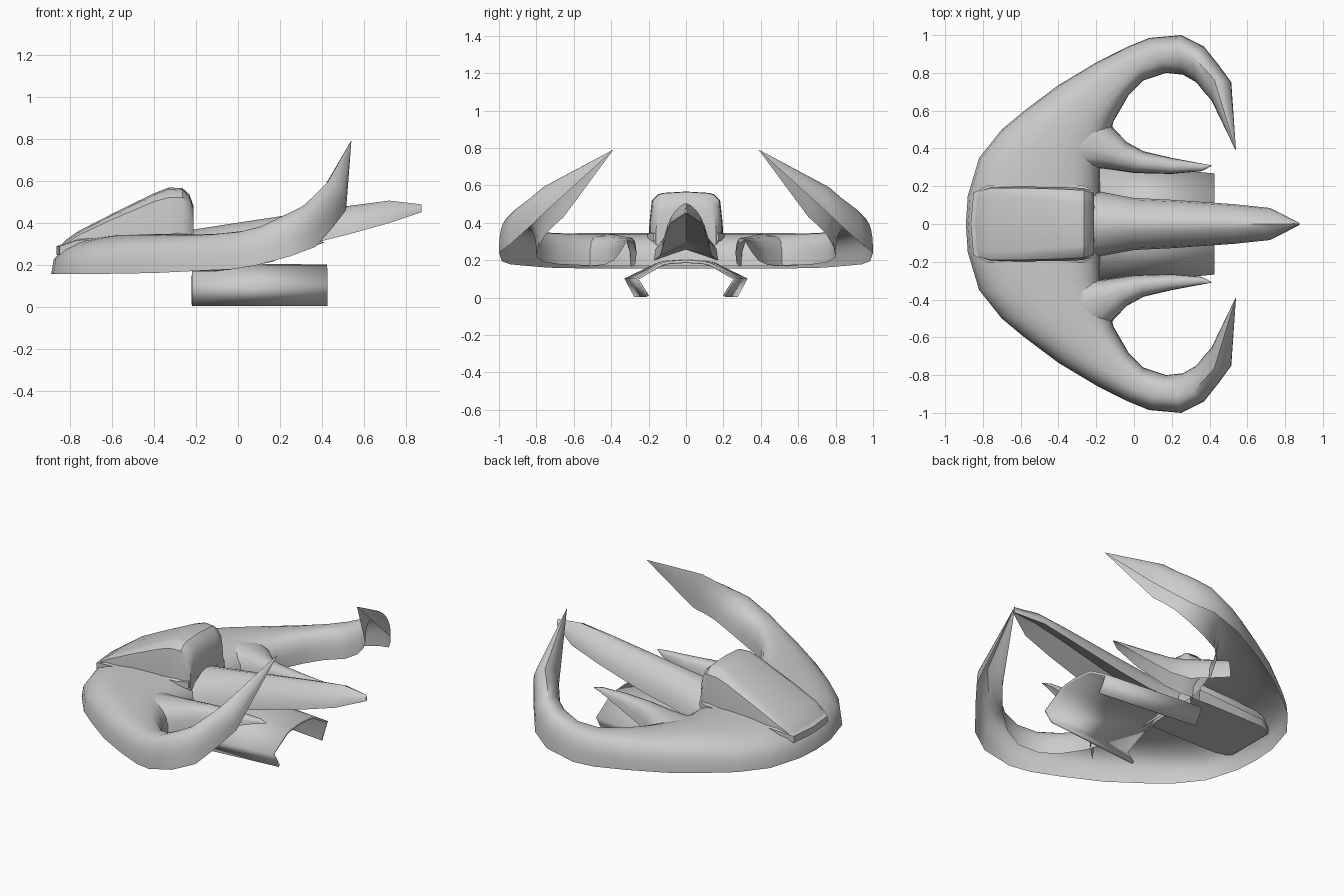
import bpy, bmesh, math
from mathutils import Vector as V


def loft(name, rings, closed=False, caps=False, mirror=False, thick=0, angle=40):
    """Skin a list of equal-length point rings."""
    bm = bmesh.new()
    vs = [[bm.verts.new(p) for p in r] for r in rings]
    n = len(rings[0])
    for a, b in zip(vs, vs[1:]):
        for i in range(n if closed else n - 1):
            j = (i + 1) % n
            bm.faces.new((a[i], a[j], b[j], b[i]))
    if caps:
        bm.faces.new(vs[0])
        bm.faces.new(vs[-1])
    bmesh.ops.remove_doubles(bm, verts=bm.verts, dist=0.0005)
    bmesh.ops.dissolve_degenerate(bm, edges=bm.edges, dist=0.0005)
    bmesh.ops.recalc_face_normals(bm, faces=bm.faces)
    me = bpy.data.meshes.new(name)
    bm.to_mesh(me)
    bm.free()
    ob = bpy.data.objects.new(name, me)
    bpy.context.collection.objects.link(ob)
    bpy.context.view_layer.objects.active = ob
    ob.select_set(True)
    bpy.ops.object.shade_smooth_by_angle(angle=math.radians(angle))
    ob.select_set(False)
    if mirror:
        m = ob.modifiers.new("mirror", "MIRROR")
        m.use_axis = (False, True, False)
        m.merge_threshold = 0.002
    if thick:
        s = ob.modifiers.new("thickness", "SOLIDIFY")
        s.thickness = thick
        s.offset = 0
    return ob


def arch(o, t, i, p=0.75, n=6):
    """Rounded arch from outer rim over the crown to the inner rim."""
    o, t, i = V(o), V(t), V(i)

    def pt(e, k):
        a = math.pi / 2 * k / n
        c, s = max(math.cos(a), 0) ** p, math.sin(a) ** p
        if k == n:
            c = 0
        return V((t.x + (e.x - t.x) * c, t.y + (e.y - t.y) * c,
                  e.z + (t.z - e.z) * s))
    return [pt(o, k) for k in range(n)] + [pt(i, k) for k in range(n, -1, -1)]


# Crescent hull sweeping back into raised horns (outer rim, crown, inner rim)
hull = [
    ((-.89, 0, .155), (-.42, 0, .345), (-.18, 0, .17)),
    ((-.88, .15, .155), (-.42, .12, .345), (-.18, .16, .17)),
    ((-.82, .35, .155), (-.42, .30, .345), (-.18, .29, .17)),
    ((-.70, .50, .155), (-.36, .44, .345), (-.15, .41, .17)),
    ((-.58, .60, .157), (-.30, .53, .345), (-.12, .49, .17)),
    ((-.40, .735, .160), (-.20, .64, .343), (-.11, .54, .172)),
    ((-.20, .855, .170), (-.08, .75, .348), (-.03, .68, .178)),
    ((-.03, .94, .178), (.02, .84, .36), (.05, .76, .190)),
    ((.08, .985, .195), (.12, .885, .385), (.17, .80, .215)),
    ((.25, 1.0, .240), (.23, .91, .44), (.26, .79, .27)),
    ((.37, .94, .285), (.31, .89, .48), (.33, .75, .34)),
    ((.45, .84, .375), (.375, .82, .54), (.37, .70, .39)),
    ((.515, .75, .460), (.425, .765, .59), (.41, .655, .43)),
    ((.54, .39, .788), (.539, .392, .79), (.538, .39, .788)),
]
loft("crescent_hull", [arch(*s) for s in hull], mirror=True, angle=50)

# Inner prongs beside the tail
prong = [
    ((-.20, .60, .17), (-.30, .42, .34), (-.24, .28, .17)),
    ((-.11, .51, .17), (-.17, .39, .338), (-.18, .295, .165)),
    ((-.04, .435, .175), (-.07, .355, .33), (-.10, .285, .168)),
    ((.05, .385, .20), (.03, .325, .325), (0, .27, .185)),
    ((.20, .35, .245), (.20, .305, .322), (.20, .265, .235)),
    ((.36, .32, .295), (.36, .30, .316), (.36, .28, .287)),
    ((.41, .311, .305), (.411, .309, .308), (.41, .307, .305)),
]
loft("prong", [arch(*s, n=4) for s in prong], mirror=True, angle=50)

# Long gabled tail: x, half width, eave z, shoulder z, ridge z, underside ridge z
tail = [
    (-.26, .19, .19, .31, .36, .25),
    (-.18, .17, .20, .325, .372, .26),
    (0, .138, .225, .35, .40, .285),
    (.20, .128, .262, .38, .43, .32),
    (.53, .105, .345, .435, .48, .40),
    (.72, .085, .398, .465, .505, .44),
    (.875, .006, .450, .475, .487, .452),
]
rings = []
for x, w, e, s, r, u in tail:
    half = [(w, e), (w * .93, (e + s) / 2), (w * .66, s), (w * .3, r - .012)]
    sec = half + [(0, r)] + [(-y, z) for y, z in half[::-1]] + [(0, u)]
    rings.append([(x, y, z) for y, z in sec])
loft("tail", rings, closed=True, caps=True, angle=45)

# Cockpit canopy: x, half width, shoulder z, roof z
canopy = [
    (-.845, .155, .275, .29),
    (-.82, .175, .300, .318),
    (-.76, .195, .340, .360),
    (-.60, .198, .415, .442),
    (-.40, .196, .500, .540),
    (-.33, .194, .520, .567),
    (-.265, .190, .520, .565),
    (-.232, .178, .490, .535),
    (-.212, .160, .440, .48),
]
rings = []
for x, w, s, r in canopy:
    k = (r - .24) / .33
    top = w - .045 * k
    half = [(w, .24), (w, .24 + (s - .24) * .6), (w - .012 * k, s),
            (top, r - .014), (top - .03, r - .007)]
    sec = half + [(0, r)] + [(-y, z) for y, z in half[::-1]]
    rings.append([(x, y, z) for y, z in sec])
loft("canopy", rings, closed=True, caps=True, angle=35)

# Raised rim round the canopy foot
foot = [(-.865, 0), (-.85, .165), (-.77, .207), (-.27, .207), (-.215, .175), (-.205, 0)]
zs = [.297, .297, .325, .352, .352, .352]
rings = []
for (x, y), z in zip(foot, zs):
    c = V((-.53, 0, 0))
    q = V((x, y, 0)) - c
    a, b = c + q, c + q * .93
    b.y = max(0, y - .02)
    rings.append([(a.x, a.y, z - .05), (a.x, a.y, z - .01), (b.x, b.y, z), (b.x, b.y, z - .05)])
loft("canopy_rim", rings, mirror=True, angle=40)

# Tapered engine cowl under the tail
front = [(.27, .008), (.322, .10), (.15, .180), (.10, .190), (0, .197)]
rear = [(.205, .008), (.26, .10), (.13, .178), (.09, .187), (0, .193)]


def cowl(x, half):
    return [(x, y, z) for y, z in half] + [(x, -y, z) for y, z in half[-2::-1]]


loft("engine_cowl", [cowl(-.22, front), cowl(.425, rear)], thick=.016, angle=30)
